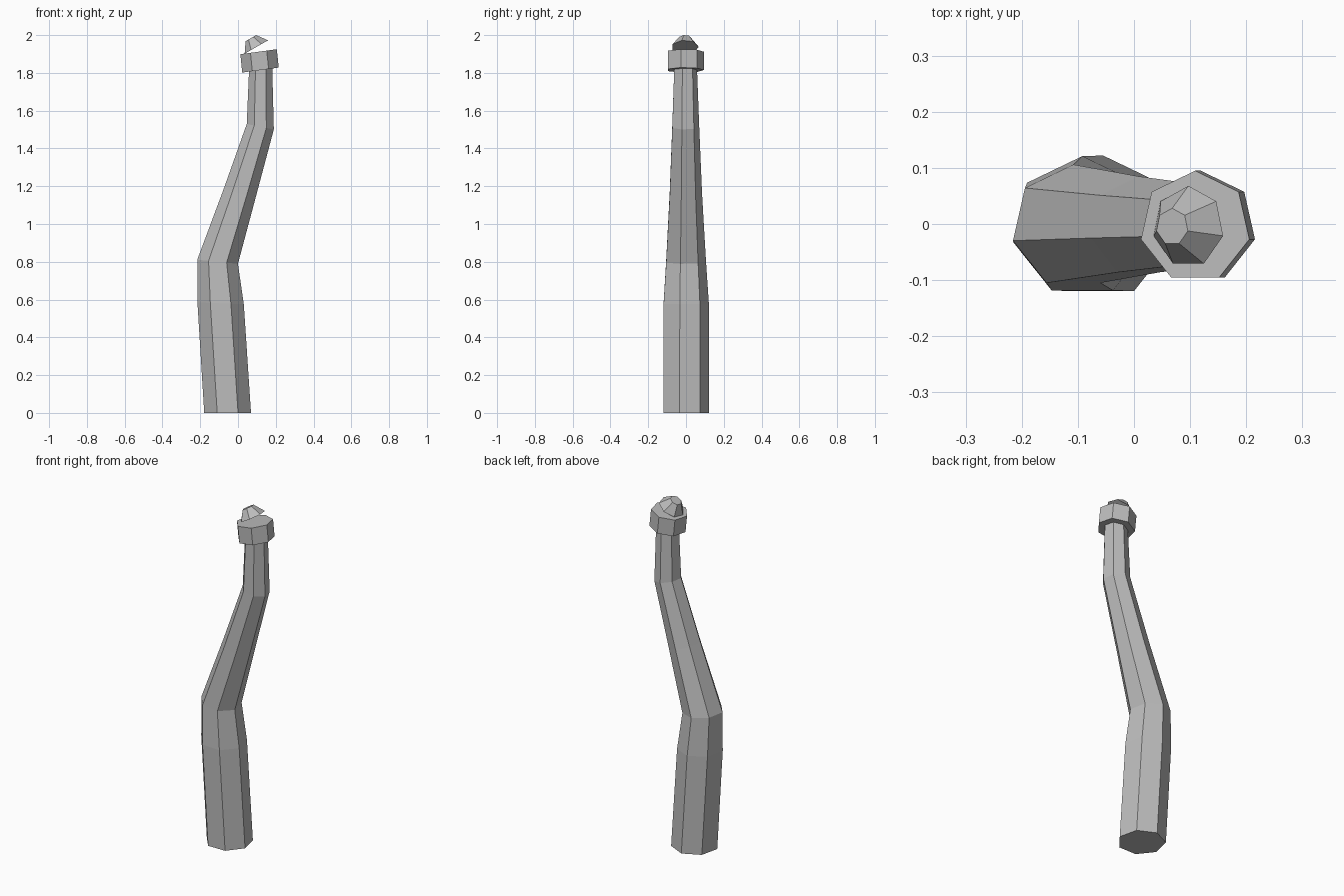
import bpy
import bmesh
from math import cos, sin, pi

SIDES = 7

if "Cube" in bpy.data.objects:
    bpy.data.objects.remove(bpy.data.objects["Cube"], do_unlink=True)

grey = bpy.data.materials.new("plain_grey")
grey.use_nodes = True
grey.diffuse_color = (0.5, 0.5, 0.5, 1)
grey.node_tree.nodes["Principled BSDF"].inputs["Base Color"].default_value = (0.5, 0.5, 0.5, 1)


def loft(name, sections):
    """Seven-sided tube through sections of (centre x, height, radius, tilt)."""
    bm = bmesh.new()
    rings = []
    for cx, z, radius, tilt in sections:
        ring = []
        for i in range(SIDES):
            a = pi / 2 + 2 * pi * i / SIDES
            x, y = radius * cos(a), radius * sin(a)
            ring.append(bm.verts.new((cx + x * cos(tilt), y - 0.005, z + x * sin(tilt))))
        rings.append(ring)
    for low, high in zip(rings, rings[1:]):
        for i in range(SIDES):
            j = (i + 1) % SIDES
            bm.faces.new((low[i], low[j], high[j], high[i]))
    bm.faces.new(rings[0][::-1])
    bm.faces.new(rings[-1])
    bmesh.ops.recalc_face_normals(bm, faces=bm.faces)
    mesh = bpy.data.meshes.new(name)
    bm.to_mesh(mesh)
    bm.free()
    mesh.materials.append(grey)
    obj = bpy.data.objects.new(name, mesh)
    bpy.context.collection.objects.link(obj)
    return obj


# Crooked tapering post
loft("post", [
    (-0.055, 0.0, 0.127, 0.0),
    (-0.092, 0.58, 0.126, -0.04),
    (-0.108, 0.80, 0.111, -0.1),
    (0.008, 1.16, 0.09, -0.28),
    (0.118, 1.515, 0.075, -0.2),
    (0.12, 1.83, 0.063, 0.1),
])

# Tilted collar around the top of the post
loft("collar", [
    (0.119, 1.815, 0.1, 0.135),
    (0.109, 1.912, 0.1, 0.135),
])

# Leaning stub on top of the collar
loft("tip", [
    (0.097, 1.937, 0.073, 0.52),
    (0.068, 1.984, 0.033, 0.52),
])
